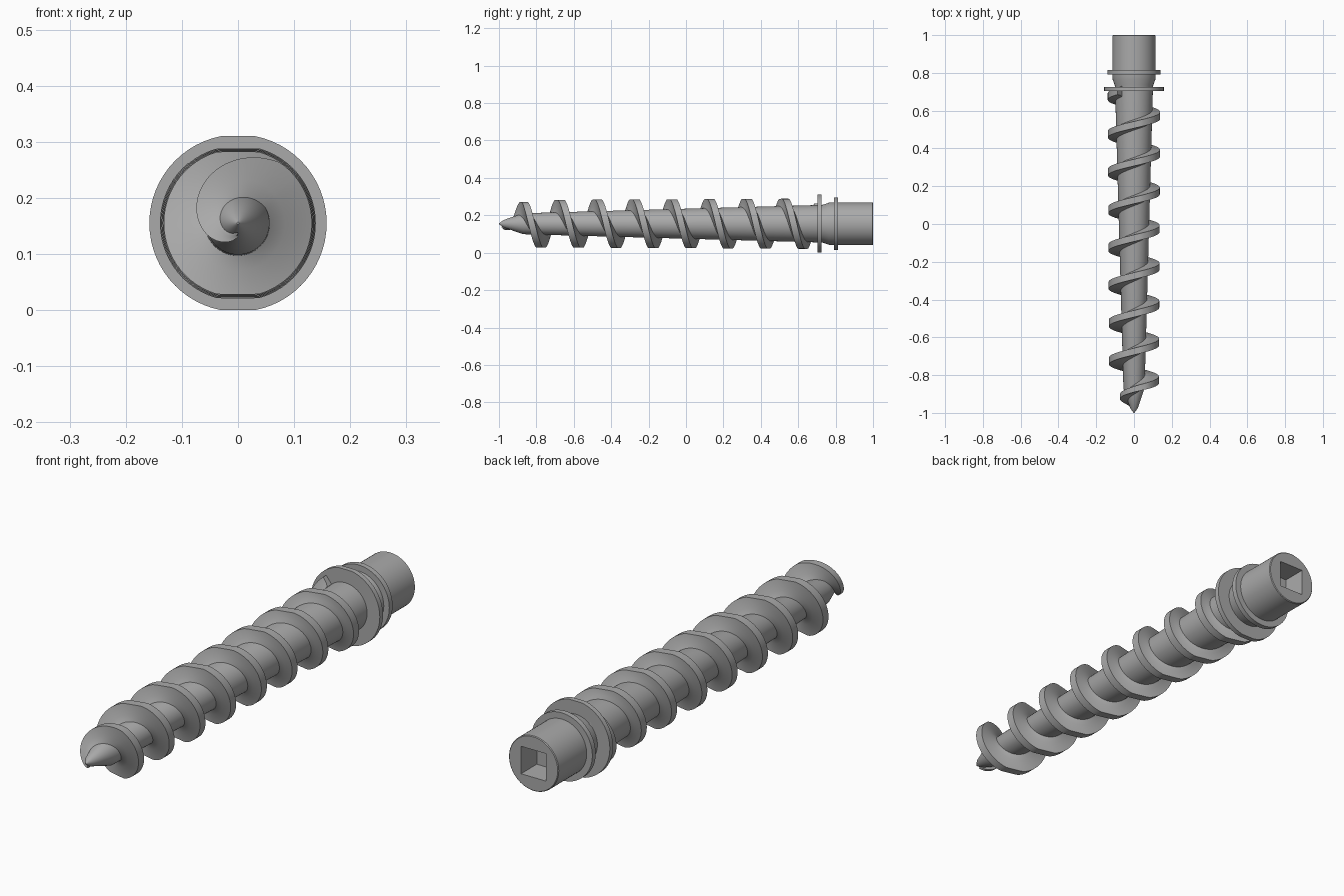
import bpy
import bmesh
import math

if "Cube" in bpy.data.objects:
    bpy.data.objects.remove(bpy.data.objects["Cube"], do_unlink=True)

AXIS_Z = 0.155   # height of the screw axis
SEGS = 64        # steps per turn
PITCH = 0.2
START = -0.975

steel = bpy.data.materials.new("steel grey")
steel.use_nodes = True
grey = (0.4, 0.4, 0.4, 1)
steel.diffuse_color = grey
steel.node_tree.nodes["Principled BSDF"].inputs["Base Color"].default_value = grey


def skin(name, rings):
    """Join equal-length closed rings of points into one capped solid."""
    bm = bmesh.new()
    loops = [[bm.verts.new(p) for p in ring] for ring in rings]
    n = len(loops[0])
    for a, b in zip(loops, loops[1:]):
        for i in range(n):
            j = (i + 1) % n
            bm.faces.new((a[i], a[j], b[j], b[i]))
    bm.faces.new(loops[0])
    bm.faces.new(loops[-1])
    bmesh.ops.recalc_face_normals(bm, faces=bm.faces)
    mesh = bpy.data.meshes.new(name)
    bm.to_mesh(mesh)
    bm.free()
    mesh.materials.append(steel)
    obj = bpy.data.objects.new(name, mesh)
    bpy.context.collection.objects.link(obj)
    bpy.ops.object.select_all(action="DESELECT")
    obj.select_set(True)
    bpy.context.view_layer.objects.active = obj
    bpy.ops.object.shade_smooth_by_angle(angle=math.radians(35))
    return obj


def place(r, angle, y, flat=1.0):
    """Point around the axis, with top and bottom trimmed to a flat."""
    z = max(-flat, min(flat, r * math.cos(angle)))
    return (r * math.sin(angle), y, AXIS_Z + z)


def circle(y, r, flat=1.0):
    return [place(r, math.tau * i / SEGS, y, flat) for i in range(SEGS)]


def square(y, half):
    ring = []
    for i in range(SEGS):
        a = math.tau * i / SEGS
        r = half / max(abs(math.sin(a)), abs(math.cos(a)))
        ring.append(place(r, a, y))
    return ring


# Tapered core with pointed tip
CORE = [(-1, 0.002), (-0.975, 0.02), (-0.87, 0.056), (0.71, 0.1)]


def core_radius(y):
    for (y0, r0), (y1, r1) in zip(CORE, CORE[1:]):
        if y <= y1:
            return r0 + (r1 - r0) * (y - y0) / (y1 - y0)
    return CORE[-1][1]


skin("shaft", [circle(y, r) for y, r in CORE])

# Helical flight, trimmed flat above and below, growing out of the tip
rings = []
for k in range(int(8.4 * SEGS) + 1):
    t = k / SEGS
    y = START + PITCH * t
    angle = math.pi + math.tau * t
    full = 0.131 + 0.001 * t
    rim = min(full, 0.024 + 0.18 * t)
    flat = full - 0.005
    root = core_radius(y)
    rim = max(rim, root + 0.002)
    thick = min(1, 0.35 + t)
    mid = root + (rim - root) * 0.35
    section = [(root * 0.8, 0.032), (root, 0.028), (mid, 0.021), (rim, 0.018)]
    section = [(r, w * thick) for r, w in section]
    outline = section + [(r, -w) for r, w in reversed(section)]
    rings.append([place(r, angle, y + w, flat) for r, w in outline])
skin("helical_flight", rings)

# Collar with flats
skin("collar", [circle(y, 0.158, 0.155) for y in (0.704, 0.725)])

# Flared neck
skin("neck", [circle(0.715, 0.1), circle(0.735, 0.102), circle(0.765, 0.113),
              circle(0.795, 0.115)])

# Thin ring behind the neck
skin("ring", [circle(y, 0.14) for y in (0.792, 0.814)])

# Drive head with square socket
skin("drive_head", [circle(0.8, 0.114), circle(0.997, 0.114), circle(1, 0.111),
                    square(1, 0.057), square(0.9, 0.055)])
